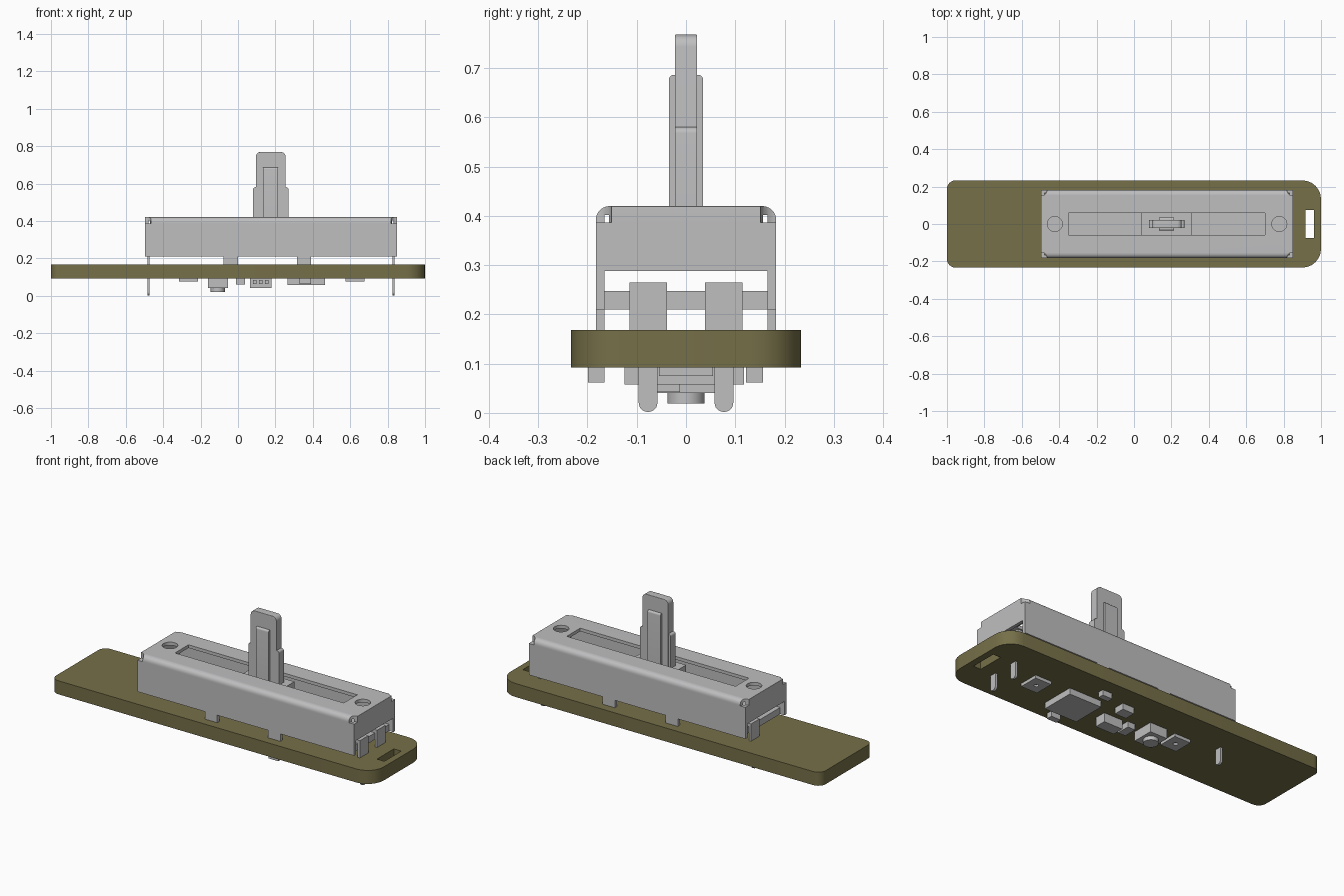
import bpy, bmesh, math
from mathutils import Vector, Matrix

cube = bpy.data.objects.get("Cube")
if cube:
    bpy.data.objects.remove(cube, do_unlink=True)


def material(name, rgb):
    m = bpy.data.materials.new(name)
    m.use_nodes = True
    m.diffuse_color = (*rgb, 1)
    m.node_tree.nodes["Principled BSDF"].inputs["Base Color"].default_value = (*rgb, 1)
    return m


GREY = material("light grey", (0.52, 0.52, 0.53))
OLIVE = material("olive board", (0.18, 0.16, 0.065))


def finish(name, bm, mat):
    mesh = bpy.data.meshes.new(name)
    bm.to_mesh(mesh)
    bm.free()
    mesh.materials.append(mat)
    ob = bpy.data.objects.new(name, mesh)
    bpy.context.scene.collection.objects.link(ob)
    smooth(ob)
    return ob


def smooth(ob):
    for p in ob.data.polygons:
        p.use_smooth = True
    ob.data.set_sharp_from_angle(angle=math.radians(32))


def box(name, x, y, z, mat=GREY, rounds=()):
    """Box from ranges; rounds = (axis of edge, test on edge midpoint, radius)."""
    lo, hi = Vector((x[0], y[0], z[0])), Vector((x[1], y[1], z[1]))
    bm = bmesh.new()
    bmesh.ops.create_cube(bm, size=1)
    for v in bm.verts:
        v.co = (lo + hi) / 2 + v.co * (hi - lo)
    for axis, test, radius in rounds:
        edges = []
        for e in bm.edges:
            a, b = (v.co for v in e.verts)
            d = (b - a).normalized()
            if abs(d[axis]) > 0.99 and test((a + b) / 2) and e.calc_face_angle(0) > 1:
                edges.append(e)
        bmesh.ops.bevel(bm, geom=edges, offset=radius, segments=6, profile=0.5,
                        affect='EDGES', clamp_overlap=True)
    return finish(name, bm, mat)


def rod(name, x, y, z, radius, mat=GREY):
    bm = bmesh.new()
    bmesh.ops.create_cone(bm, cap_ends=True, segments=32, radius1=radius, radius2=radius,
                          depth=z[1] - z[0],
                          matrix=Matrix.Translation((x, y, (z[0] + z[1]) / 2)))
    return finish(name, bm, mat)


def cut(ob, cutters):
    for c in cutters:
        m = ob.modifiers.new("cut", 'BOOLEAN')
        m.operation, m.solver, m.object = 'DIFFERENCE', 'EXACT', c
    deps = bpy.context.evaluated_depsgraph_get()
    mesh = bpy.data.meshes.new_from_object(ob.evaluated_get(deps))
    ob.modifiers.clear()
    ob.data = mesh
    for c in cutters:
        bpy.data.objects.remove(c, do_unlink=True)
    smooth(ob)


def always(m):
    return True


# Circuit board with wider rounding at the slotted end
BOTTOM, TOP = 0.092, 0.168
board = box("circuit_board", (-1, 1), (-0.233, 0.233), (BOTTOM, TOP), OLIVE,
            [(2, lambda m: m.x > 0, 0.1), (2, lambda m: m.x < 0, 0.045)])
cut(board, [box("slot_cutter", (0.917, 0.963), (-0.075, 0.075), (0, 0.3))])

# Folded metal housing, open underneath
X0, X1, W, ROOF = -0.497, 0.85, 0.183, 0.42
IN = 0.165
housing = box("slider_housing", (X0, X1), (-W, W), (0.21, ROOF), GREY,
              [(0, lambda m: m.z > 0.4, 0.028), (1, lambda m: m.z > 0.4, 0.012)])
cutters = [
    box("inner_cutter", (X0 + 0.018, X1 - 0.018), (-IN, IN), (0.1, ROOF - 0.018)),
    box("end_cutter", (-1, 1.2), (-IN, IN), (0.1, 0.288)),
    box("track_cutter", (-0.35, 0.70), (-0.06, 0.06), (0.35, 0.5)),
]
cutters += [rod("hole_cutter", x, 0, (0.35, 0.5), 0.04) for x in (-0.423, 0.777)]
cutters += [rod("corner_cutter", x, y, (0.387, 0.5), 0.032)
            for x in (X0, X1) for y in (-W, W)]
cut(housing, cutters)

# Base plate and the housing tabs that stand on the board
box("base_plate", (-0.47, 0.825), (-IN, IN), (0.21, 0.247))
for side in (-1, 1):
    for x in (-0.077, 0.315):
        box("standing_tab", (x, x + 0.076), sorted((side * IN, side * W)), (TOP, 0.212))

# Terminals folded over the base plate, each with a round-ended pin
for x, y, d in ((0.838, 0.077, -1), (0.838, -0.077, -1), (-0.485, 0.077, 1)):
    wide, narrow = (y - 0.038, y + 0.038), (y - 0.019, y + 0.019)
    plate = sorted((x, x + d * 0.013))
    box("terminal_top", sorted((x, x + d * 0.08)), wide, (0.247, 0.265))
    box("terminal_plate", plate, wide, (TOP, 0.25))
    box("terminal_pin", plate, narrow, (0.002, TOP), GREY,
        [(0, lambda m: m.z < 0.1, 0.0185)])

# Sliding carriage and lever
box("carriage", (0.04, 0.31), (-0.058, 0.058), (0.30, 0.39))
box("lever_shank", (0.08, 0.27), (-0.022, 0.022), (0.38, 0.58), GREY,
    [(1, lambda m: m.z > 0.5, 0.012)])
box("lever_blade", (0.095, 0.255), (-0.0225, 0.0225), (0.38, 0.768), GREY,
    [(1, lambda m: m.z > 0.7, 0.025), (0, lambda m: m.z > 0.7, 0.008)])
box("lever_rib", (0.135, 0.215), (-0.035, 0.035), (0.38, 0.686), GREY,
    [(0, lambda m: m.z > 0.6, 0.01)])

# Components under the board: name, x centre, y centre, x size, y size, lowest z
parts = [
    ("main_chip", 0.365, -0.03, 0.2, 0.19, 0.058),
    ("capacitor", 0.36, -0.182, 0.06, 0.034, 0.062),
    ("capacitor", 0.30, 0.139, 0.06, 0.034, 0.062),
    ("regulator", 0.135, 0.088, 0.07, 0.06, 0.058),
    ("connector", 0.122, -0.045, 0.115, 0.065, 0.042),
    ("resistor", 0.014, -0.04, 0.047, 0.075, 0.06),
    ("button_body", -0.108, 0, 0.107, 0.12, 0.04),
]
for name, x, y, sx, sy, z in parts:
    box(name, (x - sx / 2, x + sx / 2), (y - sy / 2, y + sy / 2), (z, BOTTOM))
rod("button_plunger", -0.108, 0, (0.019, 0.045), 0.038)

# Light modules with a small central opening
for x in (0.625, -0.265):
    led = box("light_module", (x - 0.05, x + 0.05), (-0.055, 0.055), (0.075, BOTTOM))
    cut(led, [rod("lens_cutter", x, 0, (0.05, 0.086), 0.012)])

# Connector contacts
for x in (0.09, 0.122, 0.154):
    box("connector_contact", (x - 0.009, x + 0.009), (-0.088, -0.07), (0.062, 0.085))
